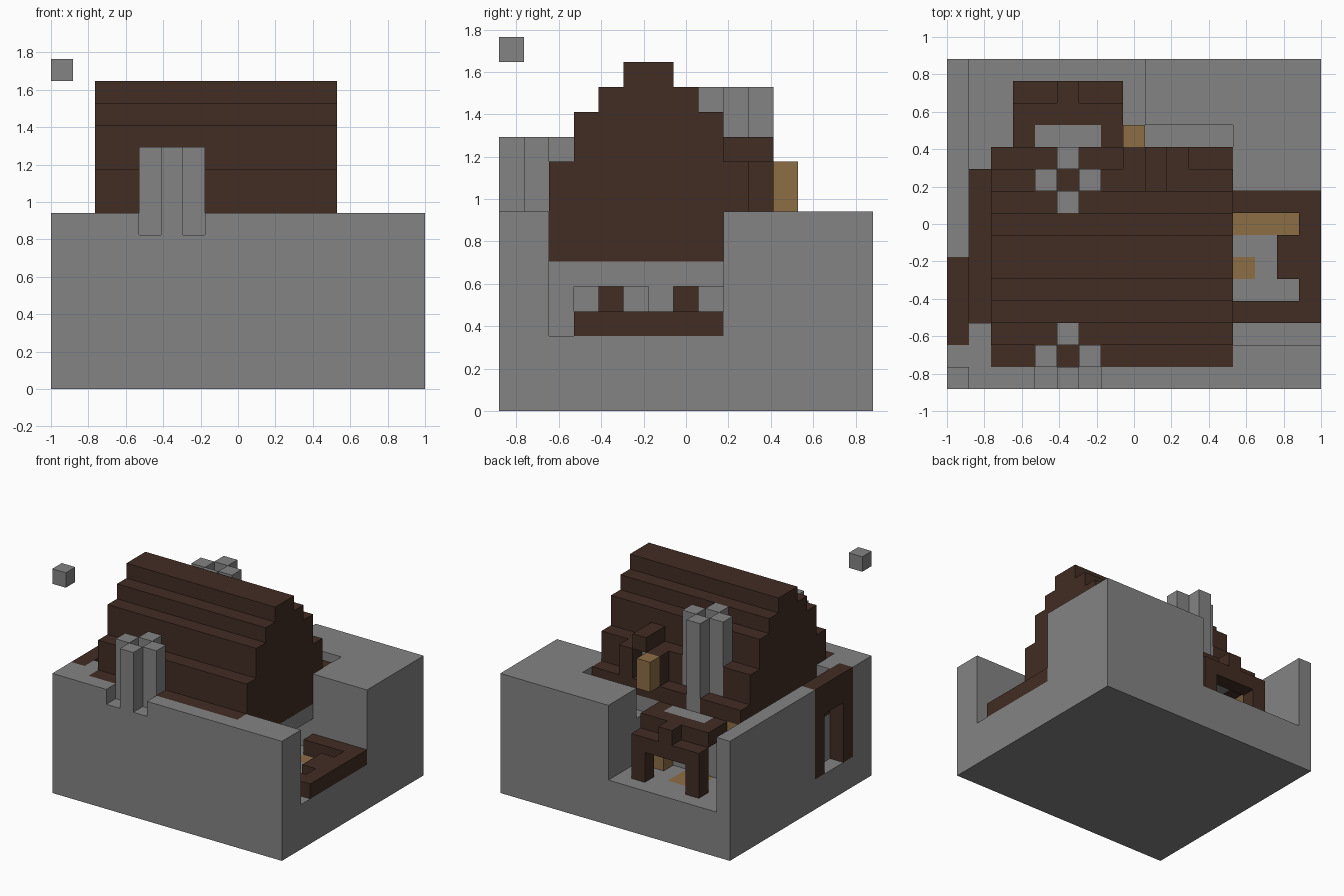
import bpy
import bmesh
from mathutils import Vector

cube = bpy.data.objects.get("Cube")
if cube:
    bpy.data.objects.remove(cube, do_unlink=True)

U = 2 / 17                       # edge of one block
ORIGIN = Vector((-1, -7.5 * U, 0))


def material(name, rgb):
    m = bpy.data.materials.new(name)
    m.use_nodes = True
    m.diffuse_color = (*rgb, 1)
    m.node_tree.nodes["Principled BSDF"].inputs["Base Color"].default_value = (*rgb, 1)
    return m


STONE = material("stone grey", (0.23, 0.23, 0.23))
WOOD = material("dark brown wood", (0.054, 0.026, 0.017))
TAN = material("light tan wood", (0.262, 0.155, 0.06))

cells = {}                       # block position -> part name
colours = {}                     # part name -> material


def fill(part, mat, x, y, z):
    """Fill a range of blocks with a part, replacing what was there."""
    colours[part] = mat
    for i in range(*x):
        for j in range(*y):
            for k in range(*z):
                cells[i, j, k] = part


def carve(x, y, z):
    for i in range(*x):
        for j in range(*y):
            for k in range(*z):
                cells.pop((i, j, k), None)


def chimney(part, i, j, z):
    """Four stacks around a hollow flue."""
    for di, dj in ((1, 0), (-1, 0), (0, 1), (0, -1)):
        a, b = i + di, j + dj
        fill(part, STONE, (a, a + 1), (b, b + 1), z)
    carve((i, i + 1), (j, j + 1), (z[1] - 2, z[1]))


# Ground block with its sunken yards
fill("ground", STONE, (0, 17), (0, 15), (0, 8))
carve((13, 17), (2, 9), (3, 8))
carve((1, 9), (11, 15), (3, 8))
carve((1, 2), (10, 15), (3, 8))
carve((9, 13), (11, 12), (6, 8))
carve((1, 2), (3, 10), (6, 8))

# Stepped roof, one layer pair per step
for inset, z in ((1, (7, 8)), (2, (8, 10)), (3, (10, 12)), (4, (12, 13)), (5, (13, 14))):
    fill("roof", WOOD, (2, 13), (inset, 12 - inset), z)
for i in (2, 12):
    fill("roof", WOOD, (i, i + 1), (2, 10), (6, 8))

# Dormer doorway and its open door
fill("dormer", WOOD, (8, 11), (10, 11), (8, 10))
fill("dormer", WOOD, (9, 10), (9, 11), (10, 11))
carve((9, 10), (10, 11), (8, 10))
fill("dormer_wall", STONE, (9, 10), (9, 10), (8, 10))
fill("dormer_door", TAN, (8, 9), (11, 12), (8, 10))

# Chimneys
chimney("front_chimney", 5, 1, (7, 11))
for i in (4, 6):
    carve((i, i + 1), (0, 1), (7, 8))
chimney("back_chimney", 5, 9, (7, 13))

# Back porch
fill("porch", WOOD, (3, 8), (11, 13), (6, 7))
fill("porch", WOOD, (3, 8), (13, 14), (5, 6))
fill("porch", WOOD, (5, 6), (13, 14), (5, 7))
for i in (3, 7):
    fill("porch", WOOD, (i, i + 1), (13, 14), (3, 6))
fill("porch_cap", STONE, (4, 7), (11, 12), (6, 7))
fill("porch_door", TAN, (7, 8), (11, 12), (3, 5))
fill("porch_floor", TAN, (4, 6), (11, 13), (2, 3))
fill("back_beam", TAN, (2, 3), (10, 11), (6, 7))

# Low room beneath the gable
carve((11, 13), (3, 9), (3, 5))
for j in (4, 7):
    fill("room_seat", WOOD, (11, 12), (j, j + 1), (3, 5))
fill("room_post", STONE, (12, 13), (6, 7), (3, 5))

# Side deck with a stepped opening and light floor boards
fill("deck", WOOD, (13, 17), (3, 9), (3, 4))
carve((13, 16), (4, 5), (3, 4))
carve((13, 15), (5, 7), (3, 4))
carve((13, 16), (7, 8), (3, 4))
fill("deck_floor", TAN, (13, 16), (7, 8), (2, 3))
fill("deck_floor", TAN, (13, 14), (5, 6), (2, 3))

# Side gateway and the walkway behind it
fill("gateway", WOOD, (0, 1), (2, 6), (2, 8))
carve((0, 1), (3, 5), (2, 6))
fill("walkway", WOOD, (1, 2), (3, 10), (5, 6))

# Floating block
fill("floating_block", STONE, (0, 1), (0, 1), (14, 15))


def build(part):
    """Make the exposed block faces of one part and merge the flat ones."""
    bm = bmesh.new()
    for cell, owner in cells.items():
        if owner != part:
            continue
        for axis in range(3):
            for side in (0, 1):
                near = list(cell)
                near[axis] += 2 * side - 1
                if tuple(near) in cells:
                    continue
                u, v = (axis + 1) % 3, (axis + 2) % 3
                ring = []
                for a, b in ((0, 0), (1, 0), (1, 1), (0, 1)):
                    p = list(cell)
                    p[axis] += side
                    p[u] += a
                    p[v] += b
                    ring.append(bm.verts.new(ORIGIN + Vector(p) * U))
                bm.faces.new(ring if side else ring[::-1])
    bmesh.ops.remove_doubles(bm, verts=bm.verts[:], dist=U / 100)
    bmesh.ops.dissolve_limit(bm, angle_limit=0.01, verts=bm.verts[:], edges=bm.edges[:])
    mesh = bpy.data.meshes.new(part)
    bm.to_mesh(mesh)
    bm.free()
    mesh.materials.append(colours[part])
    bpy.context.scene.collection.objects.link(bpy.data.objects.new(part, mesh))


for name in colours:
    build(name)
